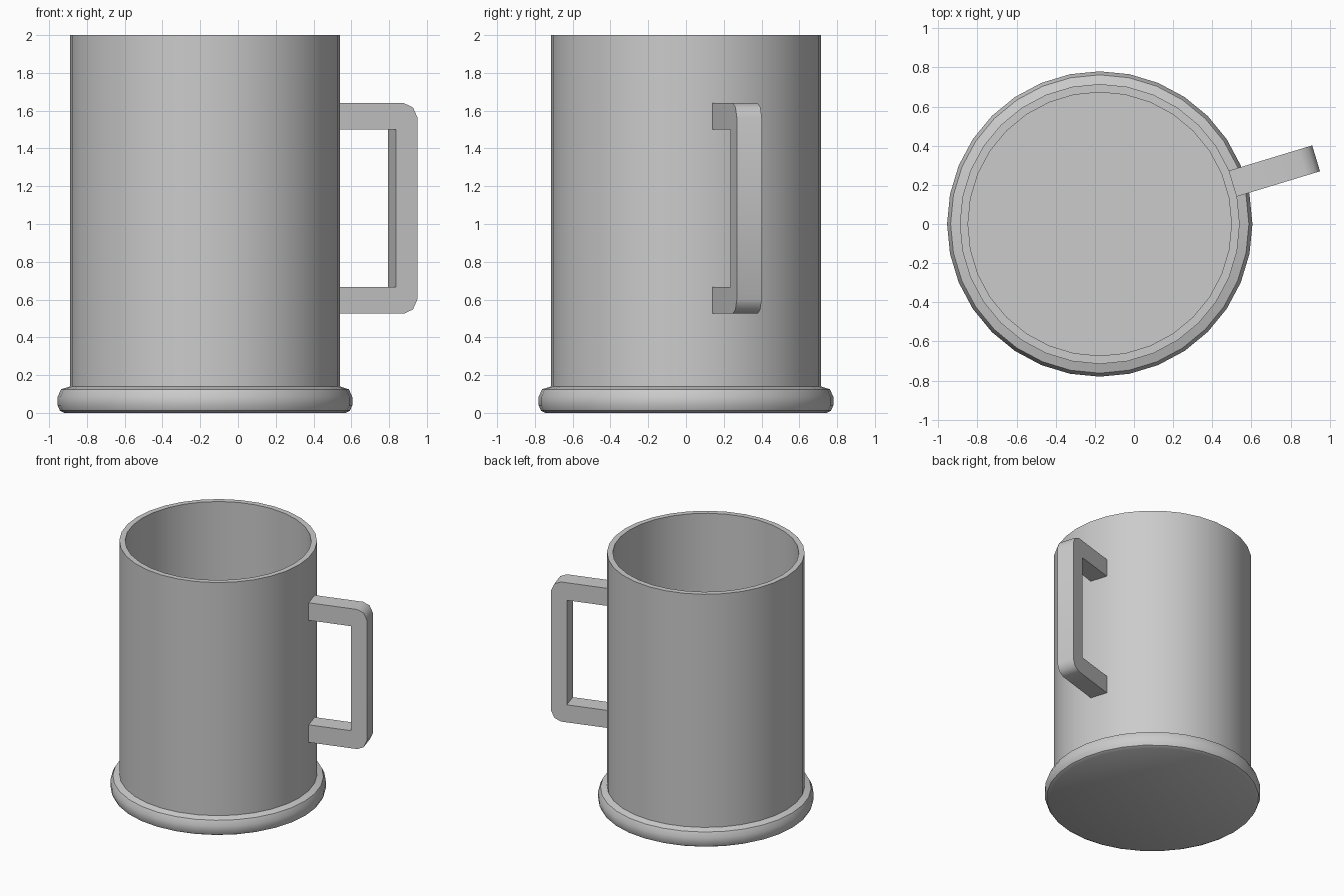
import bpy, bmesh
from math import cos, sin, pi, radians

if "Cube" in bpy.data.objects:
    bpy.data.objects.remove(bpy.data.objects["Cube"])

SIDES = 32
CX = -0.175                      # axis of the mug
ANGLE = 1.5 * 2 * pi / SIDES     # handle sits on a facet centre


def finish(name, bm, smooth_angle):
    bmesh.ops.recalc_face_normals(bm, faces=bm.faces)
    me = bpy.data.meshes.new(name)
    bm.to_mesh(me)
    bm.free()
    ob = bpy.data.objects.new(name, me)
    bpy.context.collection.objects.link(ob)
    ob.location.x = CX
    bpy.ops.object.select_all(action='DESELECT')
    ob.select_set(True)
    bpy.context.view_layer.objects.active = ob
    bpy.ops.object.shade_smooth_by_angle(angle=radians(smooth_angle))
    return ob


def lathe(name, profile):
    """Revolve (radius, z) points; both ends are capped."""
    bm = bmesh.new()
    rings = [[bm.verts.new((r * cos(2 * pi * i / SIDES), r * sin(2 * pi * i / SIDES), z))
              for i in range(SIDES)] for r, z in profile]
    for a, b in zip(rings, rings[1:]):
        for i in range(SIDES):
            j = (i + 1) % SIDES
            bm.faces.new((a[i], a[j], b[j], b[i]))
    bm.faces.new(rings[0])
    bm.faces.new(rings[-1])
    return finish(name, bm, 35)


# Mug body: rounded foot ring, straight wall, lip and hollow inside
lathe("mug_body", [
    (0.745, 0.0), (0.768, 0.012), (0.78, 0.04), (0.78, 0.085), (0.762, 0.125),
    (0.715, 0.14), (0.715, 2.0), (0.673, 2.0), (0.673, 0.10)])

# Handle: C-shaped outline (radius, z) with rounded outer corners, mirrored in z
MID, HALF_W = 1.0825, 0.069
outer = [(0.70, 0.557), (1.08, 0.557), (1.13, 0.535), (1.155, 0.48)]
inner = [(1.035, 0.417), (0.70, 0.417)]
outline = outer + [(r, -h) for r, h in reversed(outer)]
outline += [(r, -h) for r, h in inner] + [(r, h) for r, h in reversed(inner)]
# the inner side runs from the lower arm back up to the upper arm
n = len(outer) * 2
outline = outline[:n] + [(0.70, -0.417), (1.035, -0.417), (1.035, 0.417), (0.70, 0.417)]

bm = bmesh.new()
face = bm.faces.new([bm.verts.new((r, -HALF_W, MID + h)) for r, h in outline])
ext = bmesh.ops.extrude_face_region(bm, geom=[face], use_keep_orig=True)
bmesh.ops.translate(bm, vec=(0, 2 * HALF_W, 0),
                    verts=[v for v in ext["geom"] if isinstance(v, bmesh.types.BMVert)])
handle = finish("handle", bm, 50)
handle.rotation_euler.z = ANGLE
